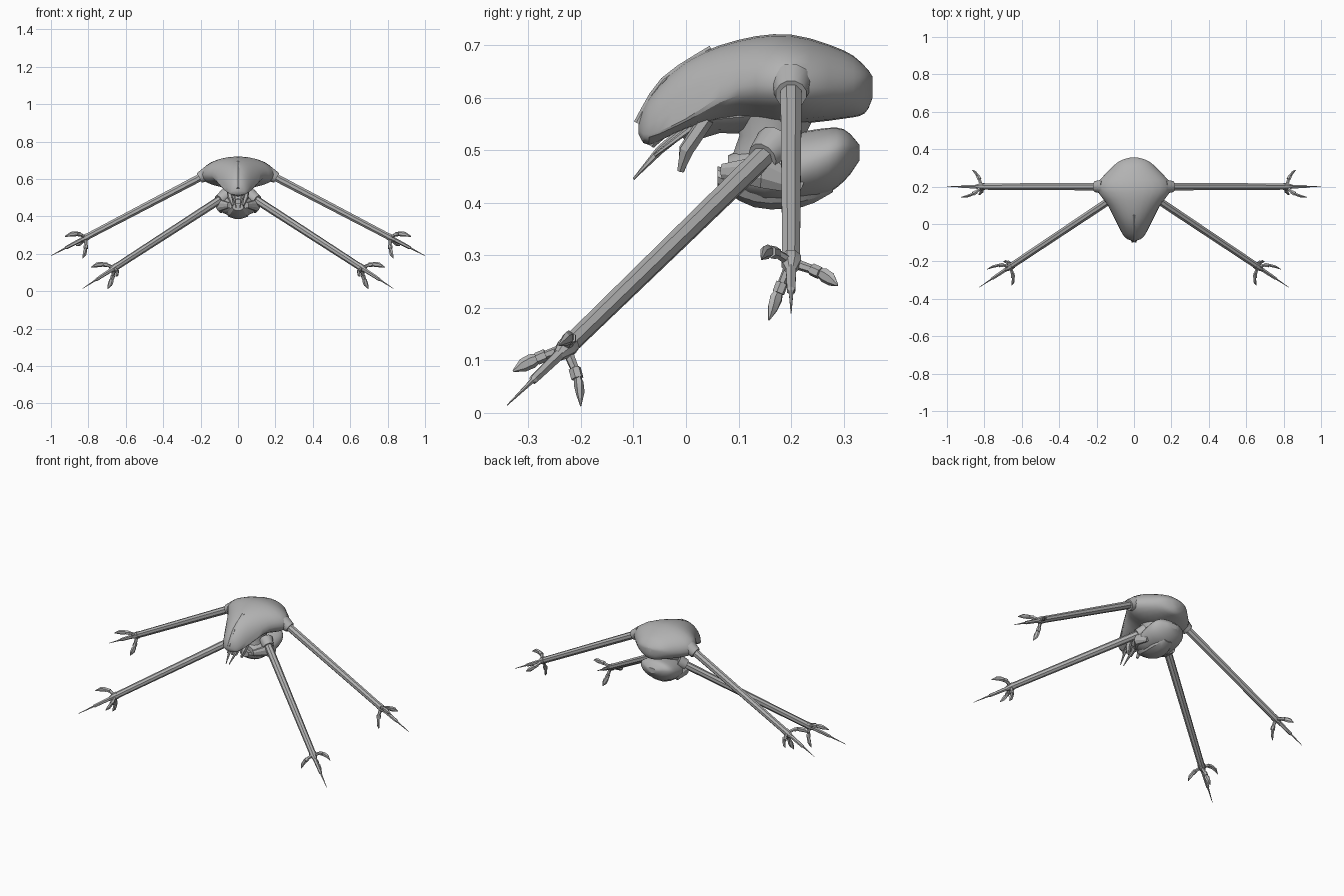
import bpy, bmesh, math
from mathutils import Vector

if "Cube" in bpy.data.objects:
    bpy.data.objects.remove(bpy.data.objects["Cube"])

grey = bpy.data.materials.new("dull grey")
grey.use_nodes = True
grey.diffuse_color = (0.45, 0.45, 0.45, 1)
shader = grey.node_tree.nodes["Principled BSDF"]
shader.inputs["Base Color"].default_value = grey.diffuse_color


def skin(name, rings, mirrored=False, sharp_angle=30):
    """Bridge rings of points into a capped solid, optionally paired across x."""
    bm = bmesh.new()
    loops = [[bm.verts.new(point) for point in ring] for ring in rings]
    for near, far in zip(loops, loops[1:]):
        for i in range(len(near)):
            bm.faces.new((near[i - 1], near[i], far[i], far[i - 1]))
    bm.faces.new(loops[0])
    bm.faces.new(loops[-1])
    bmesh.ops.recalc_face_normals(bm, faces=bm.faces)
    mesh = bpy.data.meshes.new(name)
    bm.to_mesh(mesh)
    bm.free()
    mesh.materials.append(grey)
    part = bpy.data.objects.new(name, mesh)
    bpy.context.collection.objects.link(part)
    bpy.ops.object.select_all(action="DESELECT")
    part.select_set(True)
    bpy.context.view_layer.objects.active = part
    bpy.ops.object.shade_smooth_by_angle(angle=math.radians(sharp_angle))
    if mirrored:
        mirror = part.modifiers.new("pair", "MIRROR")
        mirror.use_mirror_merge = False


def smooth_steps(sections, steps=3):
    """Ease through the given sections with a cubic spline."""
    keys = [Vector(section) for section in sections]
    padded = [keys[0]] + keys + [keys[-1]]
    result = []
    for before, start, end, after in zip(padded, padded[1:], padded[2:], padded[3:]):
        leave, arrive = (end - before) / 2, (after - start) / 2
        for step in range(steps):
            t = step / steps
            eased = t * t * (3 - 2 * t)
            result.append(start.lerp(end, eased)
                          + leave * t * (1 - t) ** 2 - arrive * t * t * (1 - t))
    return result + [keys[-1]]


def hull(name, sections, sides=24):
    """Loft sections of (y, half width, top, edge, bottom) along y."""
    rings = []
    for y, width, top, edge, bottom in smooth_steps(sections):
        ring = []
        for i in range(sides):
            angle = math.tau * i / sides
            rise = math.sin(angle)
            height = top - edge if rise > 0 else edge - bottom
            ring.append((width * math.cos(angle), y, edge + rise * height))
        rings.append(ring)
    skin(name, rings)


def tube(name, points, radii, sides=6, flat=1.0, mirrored=True, sharp_angle=20):
    """Sweep a polygon along points, thinned sideways by flat."""
    path = [Vector(point) for point in points]
    rings = []
    for i, (point, radius) in enumerate(zip(path, radii)):
        ahead = path[min(i + 1, len(path) - 1)] - path[max(i - 1, 0)]
        turn = ahead.to_track_quat("Z", "Y")
        ring = []
        for k in range(sides):
            angle = math.tau * (k + 0.5) / sides
            offset = Vector((math.cos(angle) * flat, math.sin(angle), 0))
            ring.append(point + turn @ offset * radius)
        rings.append(ring)
    skin(name, rings, mirrored, sharp_angle)


# Domed upper shell running down into the head
hull("upper_shell", [
    (-0.09, 0.01, 0.55, 0.54, 0.53),
    (-0.07, 0.05, 0.6, 0.53, 0.51),
    (0, 0.09, 0.67, 0.56, 0.54),
    (0.1, 0.14, 0.71, 0.62, 0.56),
    (0.2, 0.2, 0.72, 0.62, 0.55),
    (0.3, 0.12, 0.69, 0.62, 0.56),
    (0.34, 0.07, 0.66, 0.63, 0.57),
    (0.355, 0.02, 0.64, 0.63, 0.6)])

# Low ridge along the crown of the head
crown = smooth_steps([(0, 0.05, 0.69), (0, -0.04, 0.63), (0, -0.09, 0.55)])
tube("head_ridge", crown, [0.01] * len(crown), mirrored=False)

# Lower abdomen with its belly plate
hull("abdomen", [
    (0.08, 0.05, 0.49, 0.46, 0.43),
    (0.15, 0.1, 0.52, 0.45, 0.4),
    (0.25, 0.11, 0.54, 0.48, 0.41),
    (0.3, 0.09, 0.54, 0.5, 0.44),
    (0.33, 0.03, 0.51, 0.5, 0.48)])
hull("belly_plate", [
    (0.06, 0.03, 0.47, 0.45, 0.43),
    (0.13, 0.06, 0.46, 0.42, 0.39),
    (0.22, 0.06, 0.45, 0.42, 0.39),
    (0.28, 0.03, 0.45, 0.43, 0.42)], sides=10)

# Neck column, throat and nose
tube("neck_column", [(0, 0.15, 0.46), (0, 0.16, 0.52), (0, 0.17, 0.6)],
     [0.07, 0.06, 0.09], sides=16, mirrored=False, sharp_angle=40)
tube("throat", [(0, 0.12, 0.58), (0, 0.05, 0.57), (0, -0.01, 0.53)],
     [0.05, 0.04, 0.02], sides=10, flat=1.3, mirrored=False, sharp_angle=40)
tube("nose_knob", [(0, -0.05, 0.54), (0, -0.07, 0.51)],
     [0.02, 0.01], mirrored=False)

# Feelers, jaws and hip plates in pairs
tube("long_feelers", [(0.02, 0.01, 0.55), (0.02, -0.05, 0.5), (0.01, -0.1, 0.445)],
     [0.01, 0.008, 0.002])
tube("short_feelers", [(0.03, 0.02, 0.55), (0.03, -0.06, 0.49)], [0.007, 0.003])
tube("jaws", [(0.05, 0.04, 0.56), (0.04, 0, 0.5), (0.03, -0.01, 0.46)],
     [0.015, 0.015, 0.007])
tube("hip_plates", [(0.05, 0.07, 0.46), (0.1, 0.15, 0.46), (0.09, 0.22, 0.43)],
     [0.015, 0.035, 0.015], sides=8, flat=0.6)


def leg_pair(place, base, tip, spin):
    """Straight leg with a socket, needle spike and three hooked claws."""
    base, tip = Vector(base), Vector(tip)
    along = (tip - base).normalized()
    side = along.cross(Vector((0, 0, 1))).normalized()
    up = side.cross(along)
    wrist = base.lerp(tip, 0.78)

    def around(degrees, reach, forward):
        angle = math.radians(degrees)
        outward = side * math.cos(angle) * spin + up * math.sin(angle)
        return wrist + outward * reach + along * forward

    tube(place + "_legs", [base, wrist], [0.022, 0.018], sides=8)
    tube(place + "_sockets", [base - along * 0.02, base + along * 0.03],
         [0.04, 0.03], sides=12, sharp_angle=40)
    tube(place + "_wrists", [wrist - along * 0.02, wrist, wrist + along * 0.03],
         [0.02, 0.02, 0.01], sides=8)
    needle = wrist.lerp(tip, 0.55)
    tube(place + "_spikes", [wrist, needle, needle + along * 0.005, tip],
         [0.012, 0.009, 0.005, 0.001])

    claws = {"upper": (135, 0.08, 0.09), "outer": (-10, 0.09, 0.06),
             "lower": (-115, 0.1, 0.06)}
    for label, (degrees, reach, forward) in claws.items():
        root = around(degrees, 0.01, 0)
        knuckle = around(degrees, 0.05, 0.015)
        end = around(degrees, reach, forward)
        bow = knuckle.lerp(end, 0.5) + (knuckle - root) * 0.2
        title = f"{place}_{label}_claw"
        tube(title + "_joints", [root, knuckle], [0.01, 0.008])
        tube(title + "_knuckles", [knuckle.lerp(root, 0.25), knuckle.lerp(end, 0.15)],
             [0.012, 0.012])
        tube(title + "_blades", [knuckle, knuckle.lerp(bow, 0.5), bow, end],
             [0.007, 0.014, 0.013, 0.002], flat=0.6)


leg_pair("rear", (0.18, 0.2, 0.62), (1, 0.2, 0.19), spin=-1)
leg_pair("front", (0.08, 0.16, 0.5), (0.83, -0.34, 0.015), spin=1)
